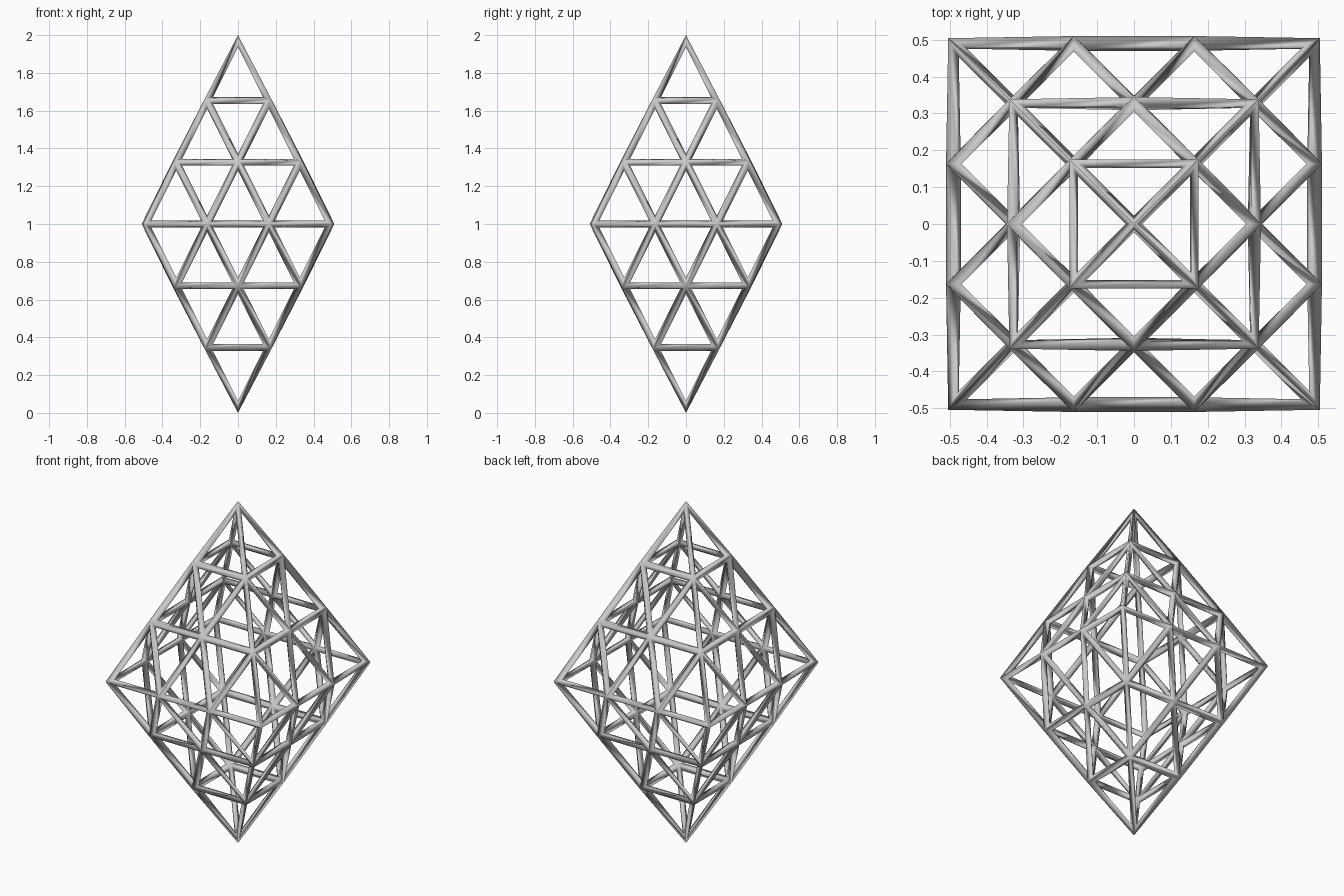
import bpy, bmesh
from mathutils import Vector

if "Cube" in bpy.data.objects:
    bpy.data.objects.remove(bpy.data.objects["Cube"])

STRUT = 0.04     # strut thickness
HALF = 0.49      # half width of the square waist
HEIGHT = 0.98    # waist to tip
N = 3            # triangles along each edge

bm = bmesh.new()
waist = [Vector((x * HALF, y * HALF, 1)) for x, y in ((-1, -1), (1, -1), (1, 1), (-1, 1))]


def triangle_grid(a, b, c):
    """Split one triangular side into N*N smaller triangles."""
    def point(i, j):
        return a + (b - a) * (i / N) + (c - a) * (j / N)

    def face(*ij):
        bm.faces.new([bm.verts.new(point(i, j)) for i, j in ij])

    for i in range(N):
        for j in range(N - i):
            face((i, j), (i + 1, j), (i, j + 1))
            if i + j < N - 1:
                face((i + 1, j), (i + 1, j + 1), (i, j + 1))


# four sides above the waist and four below
for k in range(4):
    a, b = waist[k], waist[(k + 1) % 4]
    triangle_grid(a, b, Vector((0, 0, 1 + HEIGHT)))
    triangle_grid(b, a, Vector((0, 0, 1 - HEIGHT)))

bmesh.ops.remove_doubles(bm, verts=bm.verts[:], dist=0.001)
bmesh.ops.recalc_face_normals(bm, faces=bm.faces[:])
for f in bm.faces:
    f.smooth = True

mesh = bpy.data.meshes.new("lattice_bipyramid")
bm.to_mesh(mesh)
bm.free()
lattice = bpy.data.objects.new("lattice_bipyramid", mesh)
bpy.context.collection.objects.link(lattice)

# turn every edge into a strut
wire = lattice.modifiers.new("struts", 'WIREFRAME')
wire.thickness = STRUT
wire.offset = 0
wire.use_even_offset = True
wire.use_replace = True
